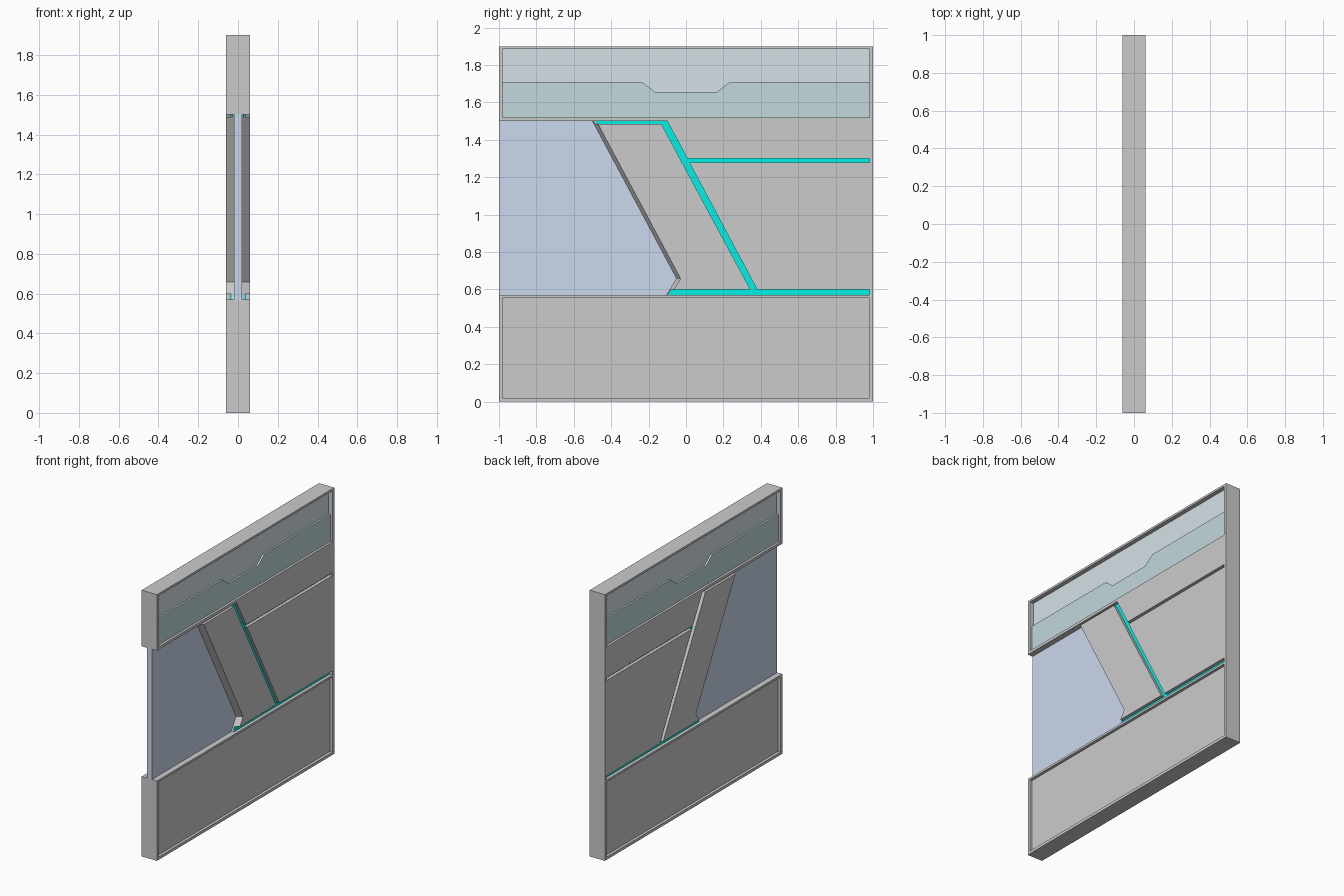
import bpy, bmesh

if "Cube" in bpy.data.objects:
    bpy.data.objects.remove(bpy.data.objects["Cube"])


def material(name, rgb):
    m = bpy.data.materials.new(name)
    m.diffuse_color = (*rgb, 1)
    m.use_nodes = True
    m.node_tree.nodes["Principled BSDF"].inputs["Base Color"].default_value = m.diffuse_color
    return m


def loft(name, solids, mat=None):
    """Each solid is a list of (x, yz-profile) sections joined into a closed volume."""
    bm = bmesh.new()
    for sections in solids:
        rings = [[bm.verts.new((x, y, z)) for y, z in prof] for x, prof in sections]
        bm.faces.new(rings[0])
        bm.faces.new(rings[-1])
        for a, b in zip(rings, rings[1:]):
            for i in range(len(a)):
                j = (i + 1) % len(a)
                bm.faces.new((a[i], a[j], b[j], b[i]))
    bmesh.ops.recalc_face_normals(bm, faces=bm.faces)
    me = bpy.data.meshes.new(name)
    bm.to_mesh(me)
    bm.free()
    ob = bpy.data.objects.new(name, me)
    bpy.context.collection.objects.link(ob)
    if mat:
        me.materials.append(mat)
    return ob


def both_sides(name, prof, x0, x1, mat=None):
    return loft(name, [[(s * x0, prof), (s * x1, prof)] for s in (1, -1)], mat)


def cut(target, cutter):
    mod = target.modifiers.new("cut", 'BOOLEAN')
    mod.operation = 'DIFFERENCE'
    mod.solver = 'EXACT'
    mod.object = cutter
    bpy.context.view_layer.objects.active = target
    bpy.ops.object.modifier_apply(modifier=mod.name)
    bpy.data.objects.remove(cutter)


def rect(y0, y1, z0, z1):
    return [(y0, z0), (y1, z0), (y1, z1), (y0, z1)]


def window_profile(left, grow=0):
    return [(left, 1.5), (left, 0.57), (-0.105 + grow, 0.57),
            (-0.05 + grow, 0.658), (-0.5 + grow, 1.5)]


def groove_profile(ext):
    """Connected channel network; ext lengthens the ends that meet the window."""
    return [(-0.475 - ext, 1.5), (-0.1, 1.5), (0.007, 1.3), (0.98, 1.3),
            (0.98, 1.28), (0.017, 1.28), (0.38, 0.6), (0.98, 0.6),
            (0.98, 0.57), (-0.087 - ext, 0.57), (-0.068 - ext, 0.6),
            (0.344, 0.6), (-0.132, 1.485), (-0.467 - ext, 1.485)]


cyan = material("cyan_glow", (0.0, 0.87, 0.79))
glass = material("window_blue", (0.6, 0.69, 0.85))
teal = material("teal_panel", (0.54, 0.69, 0.72))
pale = material("pale_blue_panel", (0.66, 0.75, 0.8))

# Wall slab
slab = rect(-1, 1, 0, 1.9)
wall = loft("wall", [[(-0.06, slab), (0.06, slab)]])

# Window opening with chamfered slanted edge
inner, outer = window_profile(-1.1), window_profile(-1.1, 0.027)
cut(wall, loft("window_cutter", [[(-0.07, outer), (-0.02, inner),
                                  (0.02, inner), (0.07, outer)]]))

# Recesses on both faces
top_recess = rect(-0.98, 0.98, 1.52, 1.885)
cut(wall, both_sides("top_cutter", top_recess, 0.025, 0.08))
cut(wall, both_sides("bottom_cutter", rect(-0.98, 0.98, 0.02, 0.555), 0.04, 0.08))
cut(wall, both_sides("groove_cutter", groove_profile(0.05), 0.03, 0.08))

# Window pane
pane = window_profile(-1)
loft("window_pane", [[(-0.02, pane), (0.02, pane)]], glass)

# Glowing groove floors
both_sides("glow_strips", groove_profile(0.01), 0.029, 0.037, cyan)

# Upper panels: deep pale backing and notched teal panel in front
both_sides("upper_backing", top_recess, 0.024, 0.03, pale)
notched = [(-0.98, 1.52), (0.98, 1.52), (0.98, 1.71), (0.235, 1.71),
           (0.165, 1.655), (-0.165, 1.655), (-0.235, 1.71), (-0.98, 1.71)]
both_sides("notched_panel", notched, 0.028, 0.043, teal)
